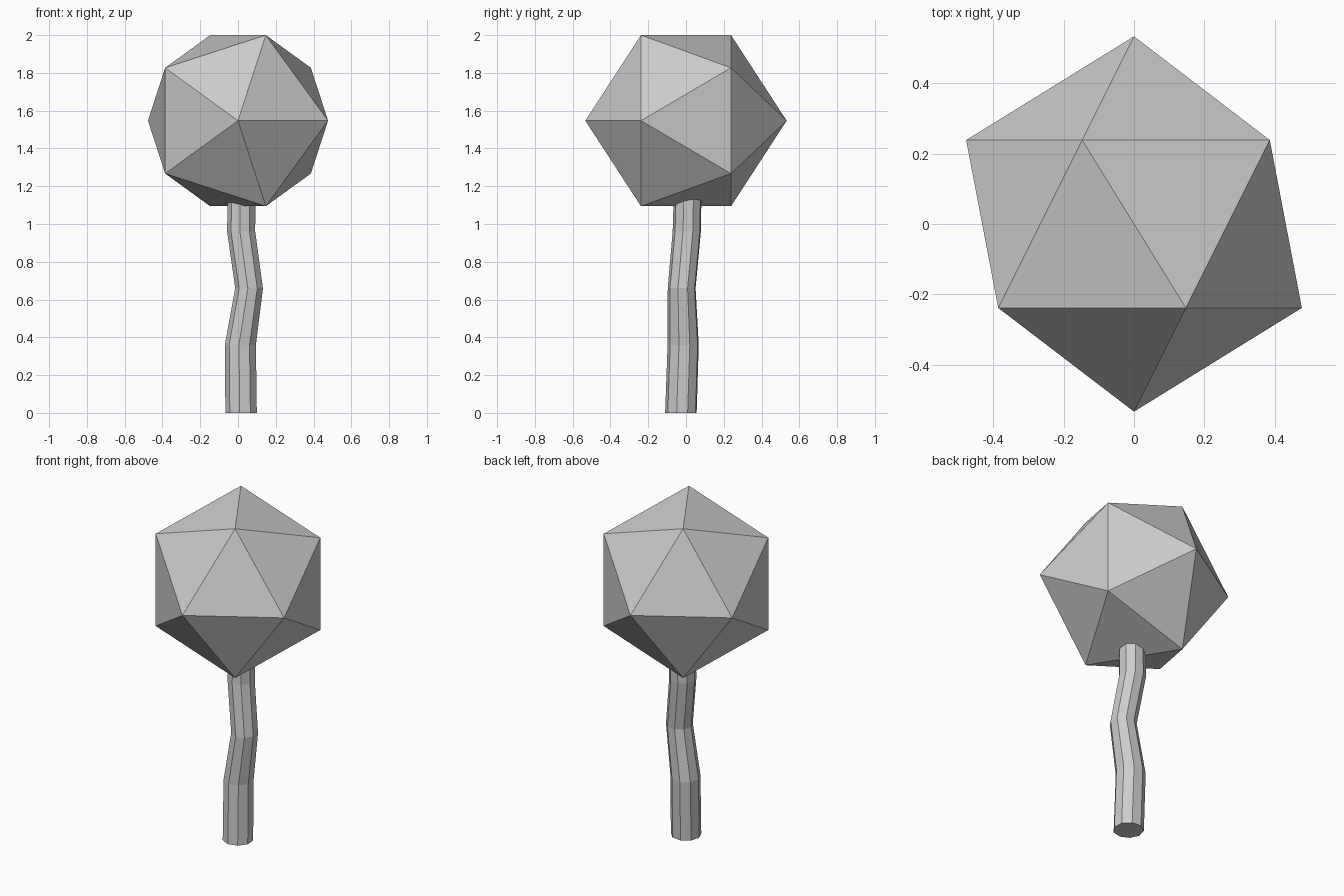
import bpy, bmesh, math

if "Cube" in bpy.data.objects:
    bpy.data.objects.remove(bpy.data.objects["Cube"])

SIDES = 9


def ring(bm, x, y, z, r):
    """One flat polygon ring of the trunk."""
    return [bm.verts.new((x + r * math.cos(a), y + r * math.sin(a), z))
            for a in (math.radians(-16) + i * math.tau / SIDES for i in range(SIDES))]


# Crooked trunk: centre x, centre y, height, radius of each ring
path = [(0.018, -0.026, 0.0, 0.085),
        (0.014, -0.014, 0.36, 0.084),
        (0.060, -0.022, 0.66, 0.075),
        (0.018, 0.005, 0.96, 0.076),
        (0.022, 0.012, 1.27, 0.074)]
bm = bmesh.new()
rings = [ring(bm, *p) for p in path]
for low, high in zip(rings, rings[1:]):
    for i in range(SIDES):
        j = (i + 1) % SIDES
        bm.faces.new((low[i], low[j], high[j], high[i]))
bm.faces.new(rings[0][::-1])
bm.faces.new(rings[-1])
mesh = bpy.data.meshes.new("trunk")
bm.to_mesh(mesh)
bm.free()
bpy.context.collection.objects.link(bpy.data.objects.new("trunk", mesh))

# Faceted crown: an icosahedron with its poles facing front and back
bpy.ops.mesh.primitive_ico_sphere_add(subdivisions=1, radius=0.533,
                                      location=(0, 0, 1.547),
                                      rotation=(math.pi / 2, 0, 0))
crown = bpy.context.object
crown.name = "crown"
crown.data.shade_flat()
# Keep the top edge at a height of two units
crown.scale.y = 0.453 / (0.533 * 0.8507)
